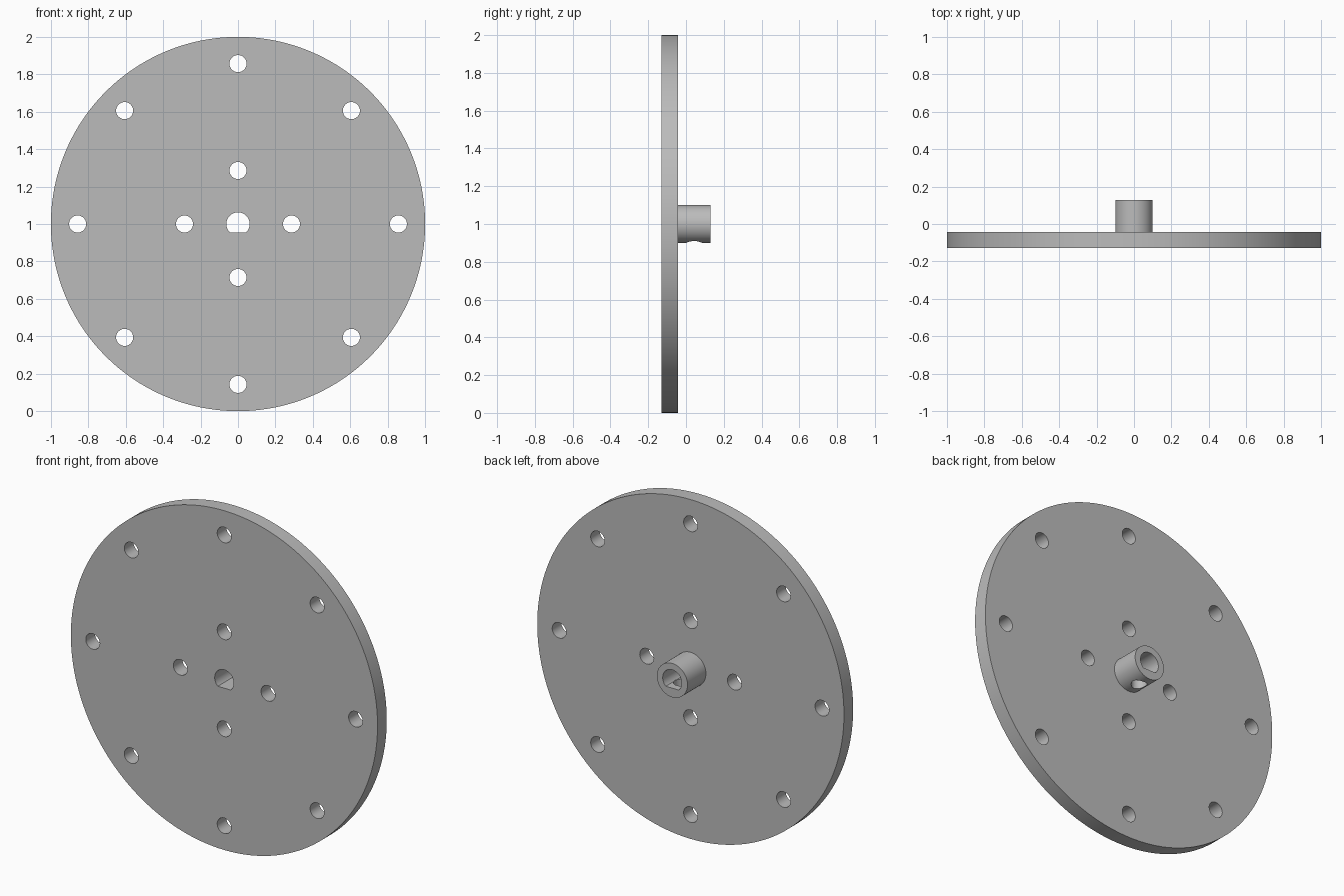
import bpy, bmesh, math
from mathutils import Matrix, Vector

cube = bpy.data.objects.get("Cube")
if cube:
    bpy.data.objects.remove(cube, do_unlink=True)

FRONT, PLATE_BACK, HUB_BACK = -0.1286, -0.0429, 0.1286
CENTRE_Z = 1.0

grey = bpy.data.materials.new("plain grey")
grey.use_nodes = True
grey.diffuse_color = (0.5, 0.5, 0.5, 1)
grey.node_tree.nodes["Principled BSDF"].inputs["Base Color"].default_value = (0.5, 0.5, 0.5, 1)


def new_object(name, bm):
    bmesh.ops.recalc_face_normals(bm, faces=bm.faces)
    mesh = bpy.data.meshes.new(name)
    bm.to_mesh(mesh)
    bm.free()
    mesh.materials.append(grey)
    obj = bpy.data.objects.new(name, mesh)
    bpy.context.collection.objects.link(obj)
    return obj


def prism(bm, outline, y0, y1):
    """Extrude an (x, z) outline along y."""
    face = bm.faces.new([bm.verts.new((x, y0, z)) for x, z in outline])
    result = bmesh.ops.extrude_face_region(bm, geom=[face])
    verts = [v for v in result["geom"] if isinstance(v, bmesh.types.BMVert)]
    bmesh.ops.translate(bm, verts=verts, vec=(0, y1 - y0, 0))


def circle(x, z, radius, sides):
    steps = [math.tau * i / sides for i in range(sides)]
    return [(x + radius * math.cos(a), z + radius * math.sin(a)) for a in steps]


def boolean(target, tool, operation):
    tool.hide_render = True
    mod = target.modifiers.new(operation, 'BOOLEAN')
    mod.operation, mod.solver, mod.object = operation, 'EXACT', tool
    bpy.context.view_layer.objects.active = target
    bpy.ops.object.modifier_apply(modifier=mod.name)
    bpy.data.objects.remove(tool, do_unlink=True)


# Round plate
bm = bmesh.new()
prism(bm, circle(0, CENTRE_Z, 1.0, 160), FRONT, PLATE_BACK)
plate = new_object("hub_plate", bm)

# Rear hub, fused to the plate
bm = bmesh.new()
prism(bm, circle(0, CENTRE_Z, 0.1, 64), -0.08, HUB_BACK)
boolean(plate, new_object("hub", bm), 'UNION')

# Outer ring of eight holes, inner ring of four
bm = bmesh.new()
for count, ring in ((8, 0.857), (4, 0.286)):
    for i in range(count):
        a = math.tau * i / count
        hole = circle(ring * math.cos(a), CENTRE_Z + ring * math.sin(a), 0.0457, 40)
        prism(bm, hole, -0.3, 0.05)

# D-shaped shaft bore with its flat at the bottom
bore, flat = 0.062, 0.046
start = -math.asin(flat / bore)
sweep = math.pi - 2 * start
arc = [start + sweep * i / 40 for i in range(41)]
prism(bm, [(bore * math.cos(a), CENTRE_Z + bore * math.sin(a)) for a in arc], -0.3, 0.3)
boolean(plate, new_object("hole_cutter", bm), 'DIFFERENCE')

# Set screw hole through the underside of the hub
bm = bmesh.new()
bmesh.ops.create_cone(bm, cap_ends=True, segments=40, radius1=0.043, radius2=0.043, depth=0.2,
                      matrix=Matrix.Translation(Vector((0, 0.043, CENTRE_Z - 0.1))))
boolean(plate, new_object("screw_cutter", bm), 'DIFFERENCE')

# Smooth curved walls, crisp rims
bpy.ops.object.select_all(action='DESELECT')
plate.select_set(True)
bpy.context.view_layer.objects.active = plate
bpy.ops.object.shade_smooth_by_angle(angle=math.radians(30))
